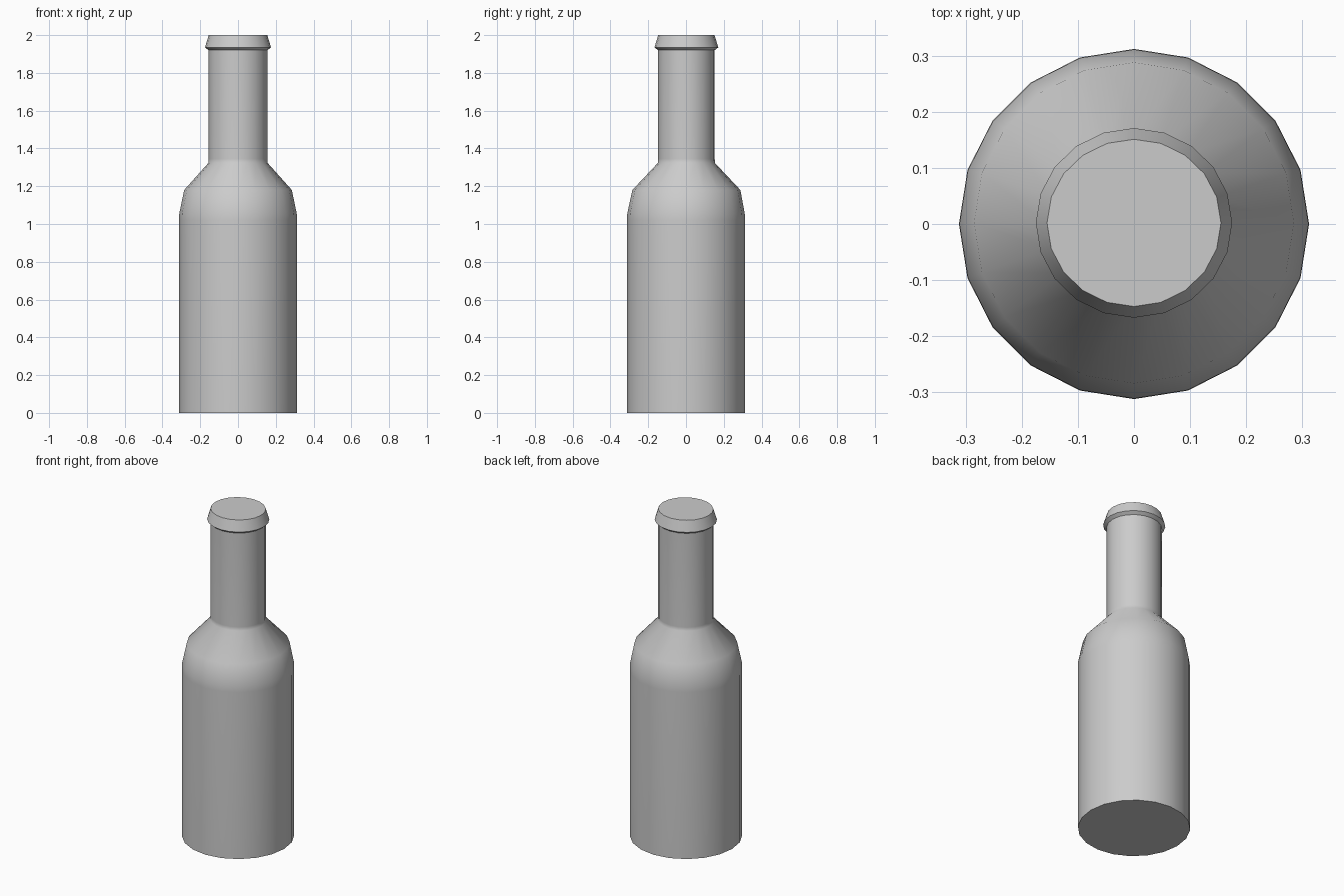
import bpy, bmesh, math

if "Cube" in bpy.data.objects:
    bpy.data.objects.remove(bpy.data.objects["Cube"])

SIDES = 20
# Bottle profile from base to mouth: x radius, y radius, y offset, height
PROFILE = [
    (0.312, 0.312, 0.0, 0.0),       # base
    (0.312, 0.312, 0.0, 1.02),      # body support loop
    (0.311, 0.311, 0.0, 1.055),     # start of shoulder
    (0.285, 0.286, 0.002, 1.18),    # shoulder bend
    (0.157, 0.151, 0.002, 1.323),   # foot of neck
    (0.156, 0.150, 0.002, 1.345),   # neck support loop
    (0.156, 0.150, 0.002, 1.92),    # top of neck
    (0.175, 0.169, 0.002, 1.935),   # widest part of lip
    (0.155, 0.149, 0.002, 2.0),     # mouth
]

bm = bmesh.new()
rings = []
for rx, ry, oy, z in PROFILE:
    rings.append([bm.verts.new((rx * math.cos(a), oy + ry * math.sin(a), z))
                  for a in (2 * math.pi * i / SIDES for i in range(SIDES))])

# Walls between rings
for low, high in zip(rings, rings[1:]):
    for i in range(SIDES):
        j = (i + 1) % SIDES
        bm.faces.new((low[i], low[j], high[j], high[i]))

# Flat base and closed mouth
bm.faces.new(rings[0][::-1])
bm.faces.new(rings[-1])

mesh = bpy.data.meshes.new("bottle")
bm.to_mesh(mesh)
bm.free()
bottle = bpy.data.objects.new("bottle", mesh)
bpy.context.collection.objects.link(bottle)

# Smooth round walls, crisp base and lip edges
bpy.context.view_layer.objects.active = bottle
bottle.select_set(True)
bpy.ops.object.shade_smooth_by_angle(angle=math.radians(46))
